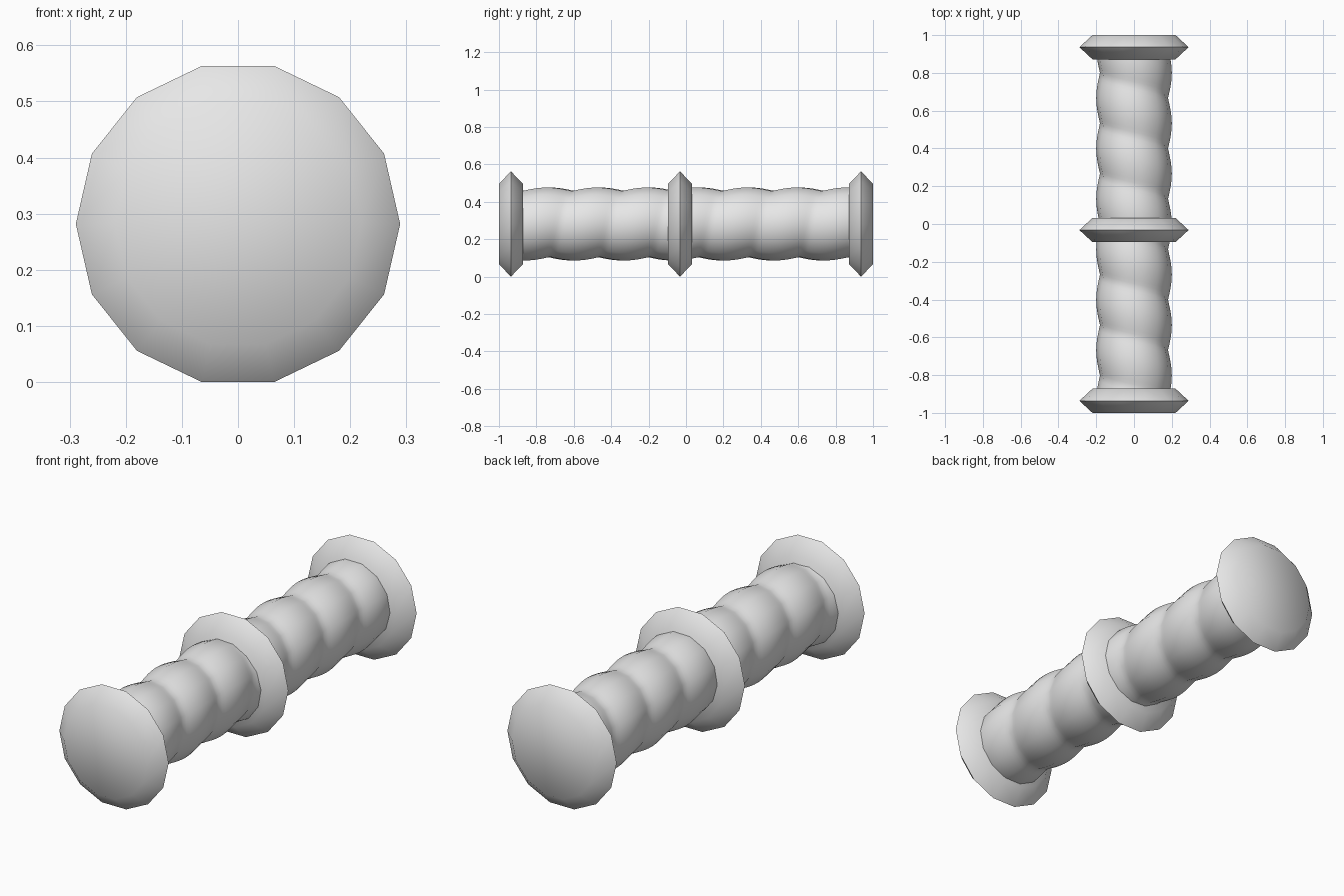
import bpy, bmesh, math

if "Cube" in bpy.data.objects:
    bpy.data.objects.remove(bpy.data.objects["Cube"])

SIDES = 14          # facets around the axis
AXIS_Z = 0.2815     # height of the axis
PITCH = 0.267       # length of one thread turn

grey = bpy.data.materials.new("light grey")
grey.diffuse_color = (0.8, 0.8, 0.8, 1)
grey.use_nodes = True
grey.node_tree.nodes["Principled BSDF"].inputs["Base Color"].default_value = grey.diffuse_color


def lathe(name, stations, radius):
    """Closed solid along y; radius(i, y, angle) gives each ring's size."""
    bm = bmesh.new()
    rings = []
    for i, y in enumerate(stations):
        ring = []
        for k in range(SIDES):
            a = 2 * math.pi * k / SIDES
            r = radius(i, y, a)
            ring.append(bm.verts.new((r * math.cos(a), y, AXIS_Z + r * math.sin(a))))
        rings.append(ring)
    for lower, upper in zip(rings, rings[1:]):
        for k in range(SIDES):
            n = (k + 1) % SIDES
            bm.faces.new((lower[k], lower[n], upper[n], upper[k]))
    bm.faces.new(rings[0])
    bm.faces.new(rings[-1])
    bmesh.ops.recalc_face_normals(bm, faces=bm.faces)
    mesh = bpy.data.meshes.new(name)
    bm.to_mesh(mesh)
    bm.free()
    mesh.materials.append(grey)
    mesh.shade_smooth()
    mesh.set_sharp_from_angle(angle=math.radians(60))
    obj = bpy.data.objects.new(name, mesh)
    bpy.context.collection.objects.link(obj)


def thread(i, y, a):
    """Rounded single-start thread with narrow valleys."""
    turns = (y - 0.533) / PITCH - a / (2 * math.pi)
    return 0.18 + 0.02 * abs(math.cos(math.pi * turns))


# threaded shaft running between the end discs
step = PITCH / SIDES
count = round(1.87 / step)
lathe("threaded_shaft", [-0.935 + 1.87 * i / count for i in range(count + 1)], thread)

# bevelled discs: two ends and one collar near the middle
for name, y in (("front_disc", -0.936), ("middle_collar", -0.032), ("back_disc", 0.936)):
    lathe(name, (y - 0.064, y, y + 0.064), lambda i, y, a: (0.22, 0.289, 0.22)[i])
